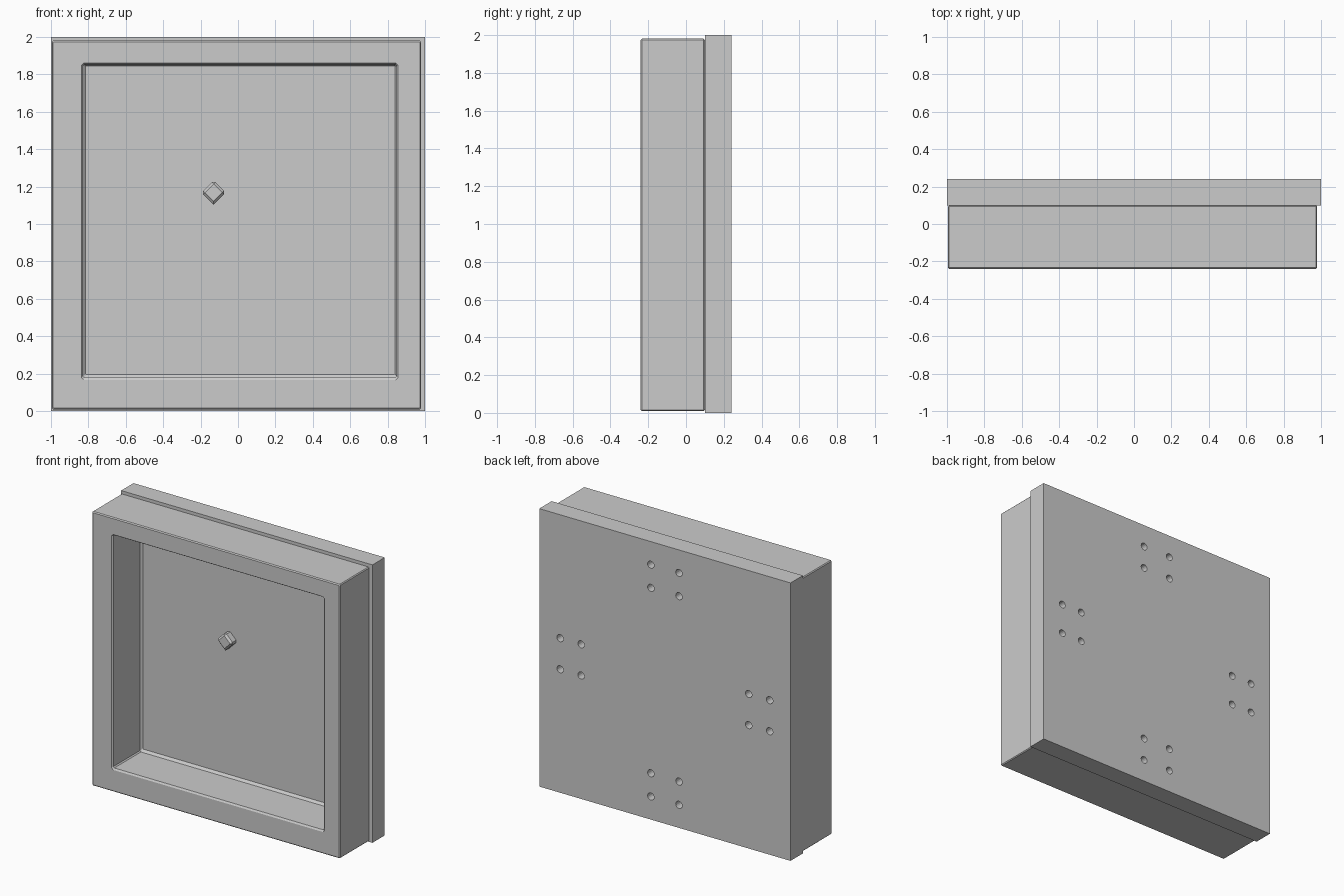
import bpy, bmesh, math
from mathutils import Matrix

if "Cube" in bpy.data.objects:
    bpy.data.objects.remove(bpy.data.objects["Cube"])


def finish(bm, name):
    bmesh.ops.recalc_face_normals(bm, faces=bm.faces)
    mesh = bpy.data.meshes.new(name)
    bm.to_mesh(mesh)
    bm.free()
    obj = bpy.data.objects.new(name, mesh)
    bpy.context.collection.objects.link(obj)
    return obj


def rect_ring(bm, x0, x1, z0, z1, y, c):
    """Rectangle with clipped corners, facing along y."""
    pts = [(x0 + c, z0), (x1 - c, z0), (x1, z0 + c), (x1, z1 - c),
           (x1 - c, z1), (x0 + c, z1), (x0, z1 - c), (x0, z0 + c)]
    return [bm.verts.new((x, y, z)) for x, z in pts]


def lofted(name, rings):
    """Skin a stack of rings and cap both ends."""
    bm = bmesh.new()
    loops = [rect_ring(bm, *r) for r in rings]
    for a, b in zip(loops, loops[1:]):
        for i in range(8):
            j = (i + 1) % 8
            bm.faces.new((a[i], a[j], b[j], b[i]))
    bm.faces.new(loops[0])
    bm.faces.new(loops[-1])
    return finish(bm, name)


# Tray: outer shell with softened edges, running into the recess and its floor
lofted("front_tray", [
    (-0.988, 0.972, 0.016, 1.974, 0.10, 0.004),
    (-0.995, 0.979, 0.009, 1.981, 0.093, 0.006),
    (-0.995, 0.979, 0.009, 1.981, -0.233, 0.006),
    (-0.988, 0.972, 0.016, 1.974, -0.24, 0.004),
    (-0.838, 0.855, 0.166, 1.860, -0.24, 0.012),
    (-0.830, 0.848, 0.178, 1.854, -0.232, 0.008),
    (-0.830, 0.848, 0.178, 1.854, 0.070, 0.008),
    (-0.815, 0.840, 0.195, 1.846, 0.085, 0.004),
])

# Back plate
bm = bmesh.new()
bmesh.ops.create_cube(bm, size=1, matrix=Matrix.Translation((0, 0.17, 1))
                      @ Matrix.Diagonal((2, 0.14, 2, 1)))
plate = finish(bm, "back_plate")

# Four groups of four screw holes cut into the back
bm = bmesh.new()
holes = [(sx * 0.112, sz * d) for sx in (-1, 1) for sz in (-1, 1) for d in (0.667, 0.834)]
holes += [(b, a) for a, b in holes]
for x, z in holes:
    bmesh.ops.create_cone(bm, cap_ends=True, segments=16, radius1=0.026, radius2=0.026, depth=0.2,
                          matrix=Matrix.Translation((x, 0.27, 1 + z))
                          @ Matrix.Rotation(math.pi / 2, 4, 'X'))
cutter = finish(bm, "hole_cutter")
cutter.hide_render = True
mod = plate.modifiers.new("holes", 'BOOLEAN')
mod.operation = 'DIFFERENCE'
mod.solver = 'EXACT'
mod.object = cutter
bpy.context.view_layer.objects.active = plate
bpy.ops.object.modifier_apply(modifier="holes")
bpy.data.objects.remove(cutter)

# Small diamond peg on the recess floor, bevelled except along its lowest edge
bm = bmesh.new()
bmesh.ops.create_cube(bm, size=1, matrix=Matrix.Translation((-0.13, 0.065, 1.168))
                      @ Matrix.Rotation(math.radians(45), 4, 'Y')
                      @ Matrix.Diagonal((0.092, 0.07, 0.092, 1)))
low = min(v.co.z for v in bm.verts)
edges = [e for e in bm.edges if any(v.co.z > low + 0.01 for v in e.verts)
         and not all(v.co.y > 0.09 for v in e.verts)]
bmesh.ops.bevel(bm, geom=edges, offset=0.013, segments=1, affect='EDGES')
finish(bm, "peg")
